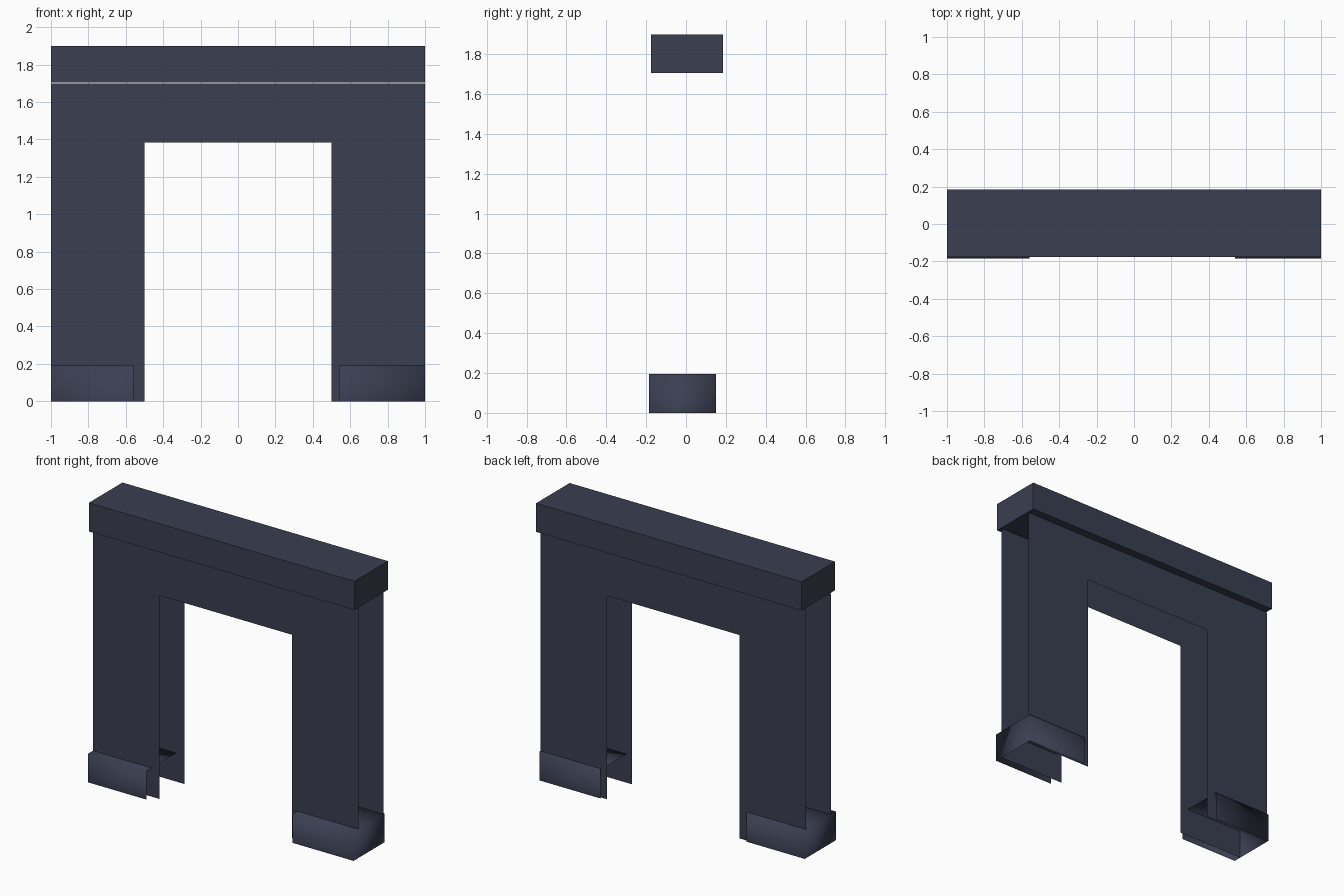
import bpy

if "Cube" in bpy.data.objects:
    bpy.data.objects.remove(bpy.data.objects["Cube"])

# One dark slate colour for the whole gateway
slate = bpy.data.materials.new("dark slate blue")
slate.diffuse_color = (0.042, 0.049, 0.082, 1)
slate.use_nodes = True
slate.node_tree.nodes["Principled BSDF"].inputs["Base Color"].default_value = slate.diffuse_color


def make(name, verts, faces, smooth=False):
    me = bpy.data.meshes.new(name)
    me.from_pydata(verts, [], faces)
    me.materials.append(slate)
    for p in me.polygons:
        p.use_smooth = smooth
    ob = bpy.data.objects.new(name, me)
    bpy.context.collection.objects.link(ob)
    return ob


# box sides, in the order of box_verts: bottom, top, front, right, back, left
SIDES = {"bottom": (0, 3, 2, 1), "top": (4, 5, 6, 7), "front": (0, 1, 5, 4),
         "right": (1, 2, 6, 5), "back": (2, 3, 7, 6), "left": (3, 0, 4, 7)}


def box(name, x0, x1, y0, y1, z0, z1, missing=(), smooth=False):
    verts = [(x, y, z) for z in (z0, z1)
             for x, y in ((x0, y0), (x1, y0), (x1, y1), (x0, y1))]
    make(name, verts, [f for s, f in SIDES.items() if s not in missing], smooth)


# Front and back arch sheets: thin, with nothing closing the gap between them
outline = [(-1, 0), (-0.5, 0), (-0.5, 1.385), (0.5, 1.385),
           (0.5, 0), (1, 0), (1, 1.7), (0.5, 1.7), (-0.5, 1.7), (-1, 1.7)]
quads = [(0, 1, 2, 8, 9), (2, 3, 7, 8), (3, 4, 5, 6, 7)]
for name, y, flip in (("front_arch_sheet", -0.131, False), ("back_arch_sheet", 0.136, True)):
    make(name, [(x, y, z) for x, z in outline],
         [q[::-1] if flip else q for q in quads])

# Top beam, a closed box
box("top_beam", -1, 1, -0.176, 0.185, 1.705, 1.9)

# Feet: shells open underneath and towards the passage, softly shaded
box("left_foot", -1, -0.56, -0.185, 0.15, 0, 0.195, ("bottom", "right"), True)
box("right_foot", 0.54, 1, -0.185, 0.15, 0, 0.195, ("bottom", "left"), True)
